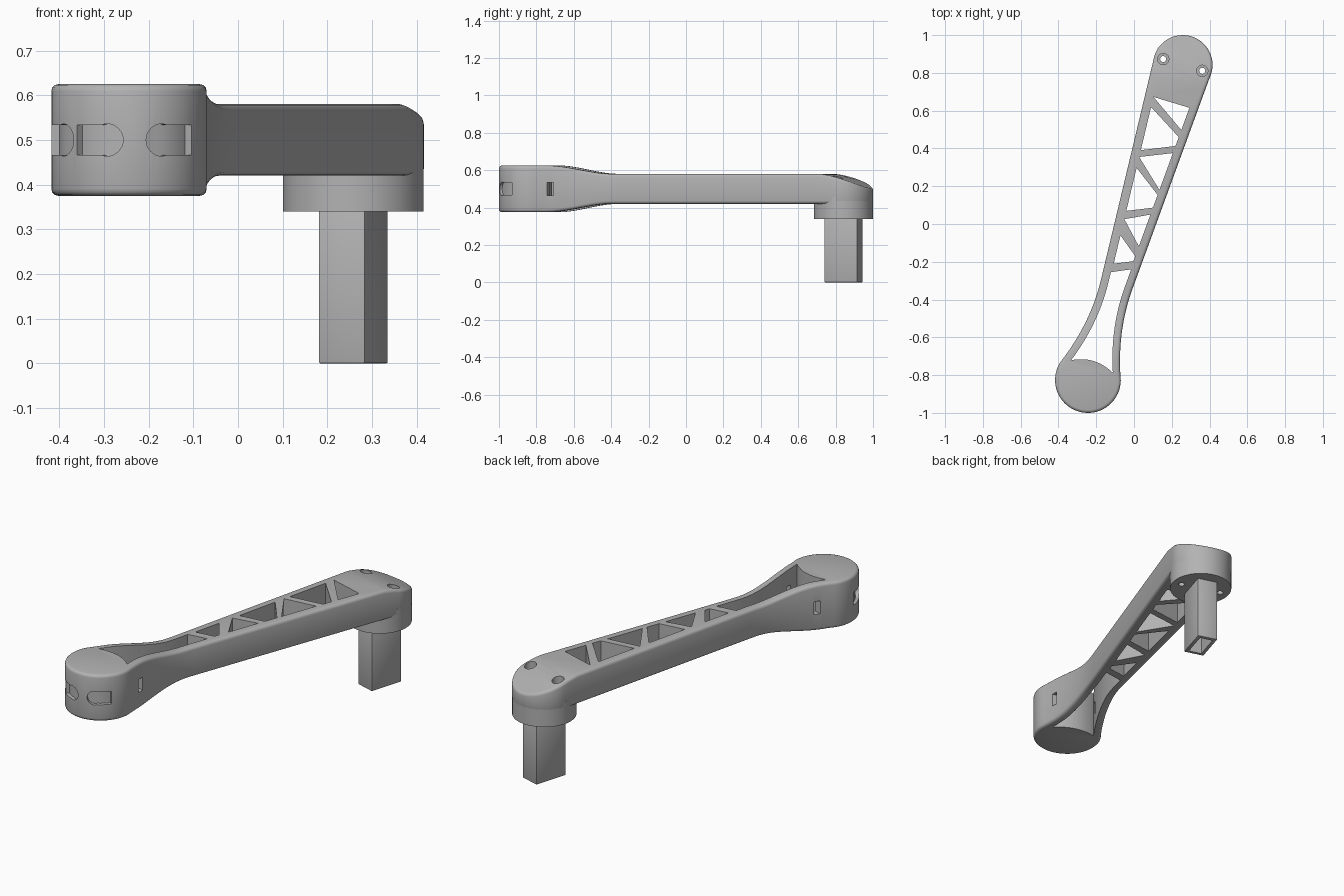
import bpy, bmesh, math
from mathutils import Vector

if "Cube" in bpy.data.objects:
    bpy.data.objects.remove(bpy.data.objects["Cube"], do_unlink=True)

grey = bpy.data.materials.new("plain_grey")
grey.use_nodes = True
grey.diffuse_color = (0.45, 0.45, 0.45, 1)
grey.node_tree.nodes["Principled BSDF"].inputs["Base Color"].default_value = (0.45, 0.45, 0.45, 1)

# Arm frame: u runs across the arm, s along it from the hub centre
HUB = Vector((-0.244, -0.826))
AXIS = Vector((0.502, 1.668))
LENGTH = AXIS.length
D = AXIS.normalized()
N = Vector((D.y, -D.x))
HUB_R, END_R, MID_Z = 0.174, 0.158, 0.5


def place(u, s, z):
    p = HUB + N * u + D * s
    return (p.x, p.y, z)


def half_width(s):
    if s < 0.06:
        return math.sqrt(max(HUB_R ** 2 - s * s, 0))
    if s > LENGTH:
        return math.sqrt(max(END_R ** 2 - (s - LENGTH) ** 2, 0))
    flare = 0.103 * (max(0.53 - s, 0) / 0.47) ** 2
    return 0.087 + 0.058 * (s - 0.53) + flare


def half_height(s):
    t = min(max((s - 0.12) / 0.35, 0), 1)
    return 0.125 - 0.045 * t * t * (3 - 2 * t)


def end_drop(s):
    t = max(s - LENGTH + 0.09, 0)
    return 0.136 * t + 0.65 * t * t


def finish(name, bm):
    bmesh.ops.recalc_face_normals(bm, faces=bm.faces)
    mesh = bpy.data.meshes.new(name)
    bm.to_mesh(mesh)
    bm.free()
    obj = bpy.data.objects.new(name, mesh)
    bpy.context.collection.objects.link(obj)
    mesh.materials.append(grey)
    return obj


def prism(name, points, z0, z1):
    """Extrude an outline given in (u, s)."""
    bm = bmesh.new()
    face = bm.faces.new([bm.verts.new(place(u, s, z0)) for u, s in points])
    top = bmesh.ops.extrude_face_region(bm, geom=[face])
    verts = [v for v in top["geom"] if isinstance(v, bmesh.types.BMVert)]
    bmesh.ops.translate(bm, verts=verts, vec=(0, 0, z1 - z0))
    return finish(name, bm)


def rect(u, s, w, l):
    return [(u - w / 2, s - l / 2), (u + w / 2, s - l / 2),
            (u + w / 2, s + l / 2), (u - w / 2, s + l / 2)]


def disc(u, s, r, n):
    return [(u + r * math.cos(2 * math.pi * i / n), s + r * math.sin(2 * math.pi * i / n))
            for i in range(n)]


def activate(obj):
    bpy.ops.object.select_all(action='DESELECT')
    obj.select_set(True)
    bpy.context.view_layer.objects.active = obj


def cut(targets, cutter):
    for obj in targets:
        mod = obj.modifiers.new("cut", 'BOOLEAN')
        mod.operation = 'DIFFERENCE'
        mod.solver = 'EXACT'
        mod.object = cutter
        activate(obj)
        bpy.ops.object.modifier_apply(modifier=mod.name)
    bpy.data.objects.remove(cutter, do_unlink=True)


# Arm body: mirrored outline, rounded rims, caps bridged across the arm
stations = [-HUB_R * math.cos(math.radians(a)) for a in range(4, 110, 6)]
stations += [0.065 + 0.025 * i for i in range(20)]
stations += [0.7 + 0.2 * i for i in range(5)]
stations += [LENGTH - 0.09 + 0.03 * i for i in range(3)]
stations += [LENGTH + END_R * math.sin(math.radians(a)) for a in range(0, 90, 6)]
stations.append(LENGTH + END_R * math.sin(math.radians(87)))
count = len(stations)
outline = [Vector((half_width(s), s)) for s in stations]
outline += [Vector((-half_width(s), s)) for s in reversed(stations)]
total = len(outline)
inward = []
for i in range(total):
    t = outline[(i + 1) % total] - outline[i - 1]
    inward.append(Vector((-t.y, t.x)).normalized())

bm = bmesh.new()
RIM = 0.016
rings = []
for sign in (1, -1):
    part = []
    for a in (0, 30, 60, 90):
        inset = RIM * (1 - math.sin(math.radians(a)))
        drop = RIM * (1 - math.cos(math.radians(a)))
        ring = []
        for p, n in zip(outline, inward):
            q = p + n * inset
            z = MID_Z + sign * (half_height(p.y) - drop)
            if sign > 0:
                z -= end_drop(p.y)
            ring.append(bm.verts.new(place(q.x, q.y, z)))
        part.append(ring)
    rings += part if sign > 0 else part[::-1]
for a, b in zip(rings, rings[1:]):
    for i in range(total):
        j = (i + 1) % total
        bm.faces.new((a[i], a[j], b[j], b[i]))
for ring in (rings[0], rings[-1]):
    for i in range(count - 1):
        bm.faces.new((ring[i], ring[i + 1], ring[total - 2 - i], ring[total - 1 - i]))
arm = finish("arm_body", bm)

# Round flange and rectangular tube under the far end
flange = prism("end_flange", disc(0, LENGTH, END_R - 0.0005, 64), 0.34, 0.46)
post = prism("square_post", rect(0, LENGTH, 0.108, 0.183), 0, 0.36)
bevel = post.modifiers.new("soft_edges", 'BEVEL')
bevel.width = 0.004
bevel.segments = 2
activate(post)
bpy.ops.object.modifier_apply(modifier=bevel.name)
cut([post], prism("post_bore", rect(0, LENGTH, 0.07, 0.145), -0.1, 0.335))

# Truss openings: corners as (side, distance along the arm)
truss = [
    [(-1, 1.535), (1, 1.535), (1, 1.41)],
    [(-1, 1.48), (1, 1.37), (1, 1.32), (-1, 1.246)],
    [(-1, 1.209), (1, 1.28), (1, 1.073)],
    [(-1, 1.15), (1, 1.045), (1, 0.973), (-1, 0.916)],
    [(-1, 0.871), (1, 0.934), (1, 0.756)],
    [(-1, 0.783), (1, 0.7), (1, 0.672), (-1, 0.629)],
]
for corners in truss:
    pts = [(side * (half_width(s) - 0.046), s) for side, s in corners]
    cut([arm], prism("truss_cutter", pts, 0.2, 0.8))

# Long flared opening beside the hub
right = [0.075 + 0.03 * i for i in range(18)] + [0.627]
left = [0.075 + 0.03 * i for i in range(17)] + [0.582]
pts = [(half_width(s) - 0.042, s) for s in right]
pts += [(0.042 - half_width(s), s) for s in reversed(left)]
edge = half_width(0.075) - 0.042
pts += [(edge * k / 6, 0.075 + 0.03 * (1 - (k / 6) ** 2)) for k in range(-5, 6)]
cut([arm], prism("opening_cutter", pts, 0.2, 0.8))

# Strap slots through both side walls
for side in (-1, 1):
    cut([arm], prism("strap_cutter", rect(side * 0.135, 0.145, 0.11, 0.032), 0.465, 0.535))

# Shallow round-ended grooves around the hub
for start, stop in ((30, 70), (12, -25), (-29, -70)):
    turn = 1 if stop > start else -1
    centre = start + turn * 11.5
    angles = [math.radians(centre + (stop - centre) * i / 8) for i in range(9)]
    pts = [(0.2 * math.sin(a), -0.2 * math.cos(a)) for a in angles]
    pts += [(0.156 * math.sin(a), -0.156 * math.cos(a)) for a in reversed(angles)]
    cut([arm], prism("groove_cutter", pts, 0.466, 0.534))
    a = math.radians(centre)
    ray = Vector(place(math.sin(a), -math.cos(a), 0)) - Vector(place(0, 0, 0))
    bpy.ops.mesh.primitive_cylinder_add(
        vertices=32, radius=0.036, depth=0.06,
        location=Vector(place(0, 0, MID_Z)) + ray * 0.186,
        rotation=ray.to_track_quat('Z', 'Y').to_euler())
    cut([arm], bpy.context.object)

# Counterbored screw holes
for side in (-1, 1):
    cut([arm, flange], prism("screw_cutter", disc(side * 0.108, LENGTH, 0.016, 24), 0.2, 0.8))
    cut([arm, flange], prism("head_cutter", disc(side * 0.108, LENGTH, 0.03, 32), 0.475, 0.8))

for obj in (arm, flange, post):
    activate(obj)
    bpy.ops.object.shade_smooth_by_angle(angle=math.radians(32))
